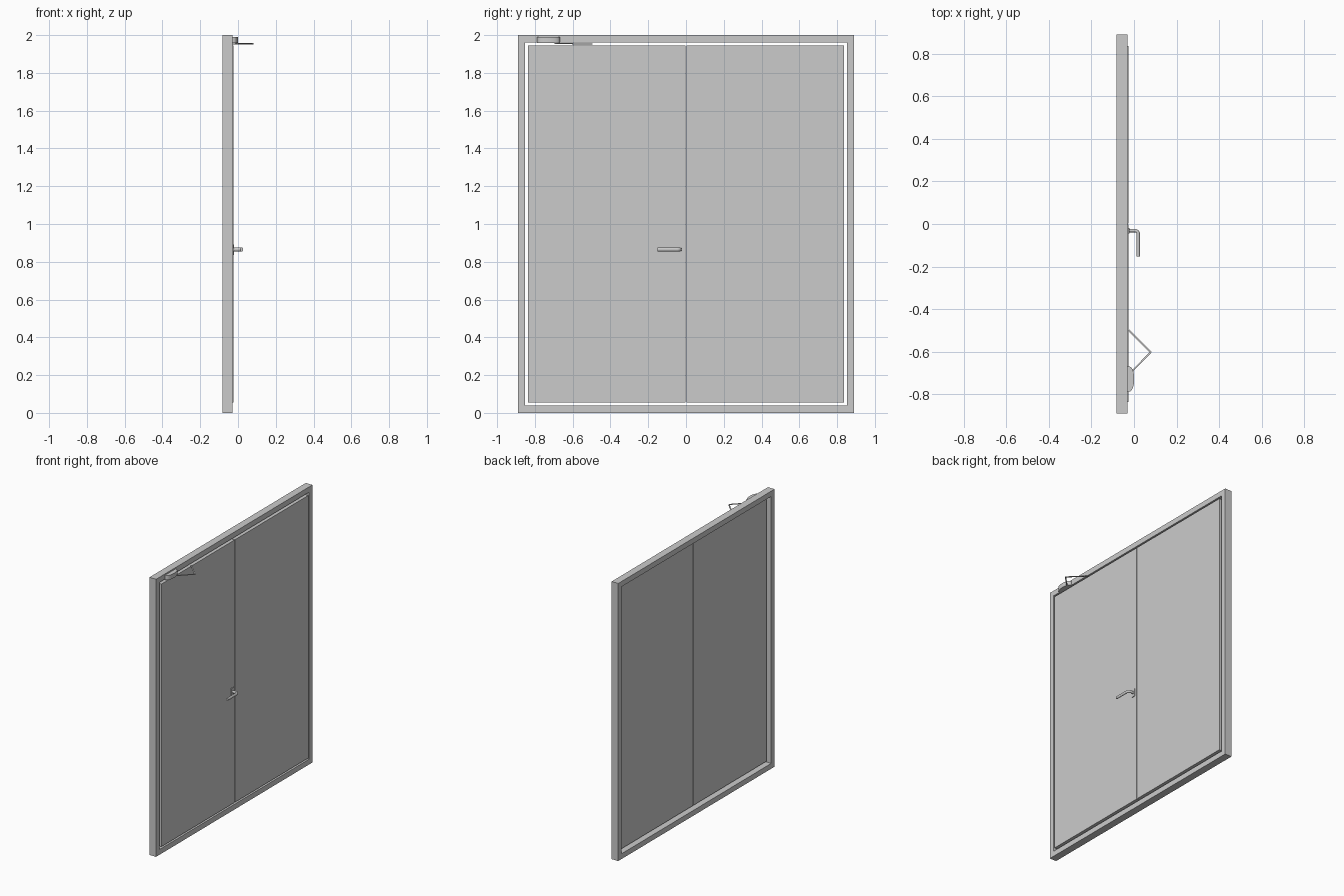
import bpy, bmesh, math
from mathutils import Vector

cube = bpy.data.objects.get("Cube")
if cube:
    bpy.data.objects.remove(cube, do_unlink=True)

# One plain grey for the whole door
GREY = (0.6, 0.6, 0.6, 1)
grey = bpy.data.materials.new("light grey")
grey.use_nodes = True
grey.diffuse_color = GREY
grey.node_tree.nodes["Principled BSDF"].inputs["Base Color"].default_value = GREY


def finish(name, bm, smooth=False):
    bmesh.ops.recalc_face_normals(bm, faces=bm.faces[:])
    mesh = bpy.data.meshes.new(name)
    bm.to_mesh(mesh)
    bm.free()
    mesh.materials.append(grey)
    obj = bpy.data.objects.new(name, mesh)
    bpy.context.collection.objects.link(obj)
    if smooth:
        bpy.ops.object.select_all(action='DESELECT')
        obj.select_set(True)
        bpy.context.view_layer.objects.active = obj
        bpy.ops.object.shade_smooth_by_angle(angle=math.radians(40))
    return obj


def box_bm(low, high):
    bm = bmesh.new()
    low, high = Vector(low), Vector(high)
    for v in bmesh.ops.create_cube(bm, size=1)["verts"]:
        v.co = (low + high) / 2 + v.co * (high - low)
    return bm


def prism(name, outline, z_low, z_high, smooth=False):
    bm = bmesh.new()
    face = bm.faces.new([bm.verts.new((x, y, z_low)) for x, y in outline])
    top = bmesh.ops.extrude_face_region(bm, geom=[face])["geom"]
    for v in top:
        if isinstance(v, bmesh.types.BMVert):
            v.co.z = z_high
    return finish(name, bm, smooth)


# Frame: a slab whose two broad faces are inset and joined into an opening
RAIL = 0.054
bm = box_bm((-0.083, -0.89, 0), (-0.03, 0.89, 2))
broad = [f for f in bm.faces if abs(f.normal.x) > 0.9]
bmesh.ops.inset_individual(bm, faces=broad, thickness=RAIL)
edges = [e for f in broad for e in f.edges]
bmesh.ops.delete(bm, geom=broad, context='FACES_ONLY')
bmesh.ops.bridge_loops(bm, edges=edges)
finish("door_frame", bm)

# Two leaves, slightly proud of the frame in front and recessed behind
EDGE = 0.89 - RAIL
finish("right_leaf", box_bm((-0.058, -EDGE, RAIL), (-0.025, -0.002, 2 - RAIL)))
finish("left_leaf", box_bm((-0.058, 0.002, RAIL), (-0.025, EDGE, 2 - RAIL)))

# Lever handle: backplate and a bent round bar
finish("handle_plate", box_bm((-0.026, -0.044, 0.837), (-0.02, -0.018, 0.892)))
BEND = 0.016
path = [(-0.024, -0.031)]
for i in range(7):
    a = math.pi / 2 * (1 - i / 6)
    path.append((0.02 - BEND + BEND * math.cos(a), -0.031 - BEND + BEND * math.sin(a)))
path.append((0.02, -0.152))

bm = bmesh.new()
rings = []
SIDES = 16
for i, (x, y) in enumerate(path):
    here = Vector((x, y, 0.865))
    before = Vector(path[max(i - 1, 0)])
    after = Vector(path[min(i + 1, len(path) - 1)])
    along = (after - before).normalized()
    across = Vector((-along.y, along.x, 0))
    ring = []
    for k in range(SIDES):
        a = 2 * math.pi * k / SIDES
        offset = across * math.cos(a) * 0.008 + Vector((0, 0, math.sin(a) * 0.01))
        ring.append(bm.verts.new(here + offset))
    rings.append(ring)
for r, s in zip(rings, rings[1:]):
    for k in range(SIDES):
        n = (k + 1) % SIDES
        bm.faces.new((r[k], r[n], s[n], s[k]))
bm.faces.new(rings[0])
bm.faces.new(rings[-1])
finish("handle_lever", bm, smooth=True)

# Door closer body: a flattened half round
half_round = []
for i in range(17):
    a = math.pi * (i / 16 - 0.5)
    half_round.append((-0.03 + 0.031 * math.cos(a) ** 0.7, -0.728 + 0.06 * math.sin(a)))
prism("closer_body", half_round, 1.958, 1.99, smooth=True)


# Folding closer arms
def arm(name, start, end, z):
    a, b = Vector(start), Vector(end)
    d = (b - a).normalized()
    side = Vector((-d.y, d.x)) * 0.004
    prism(name, [a - side, b - side, b + side, a + side], z, z + 0.004)


ELBOW = (0.079, -0.602)
arm("closer_lower_arm", (-0.012, -0.694), ELBOW, 1.954)
arm("closer_upper_arm", ELBOW, (-0.026, -0.498), 1.951)
